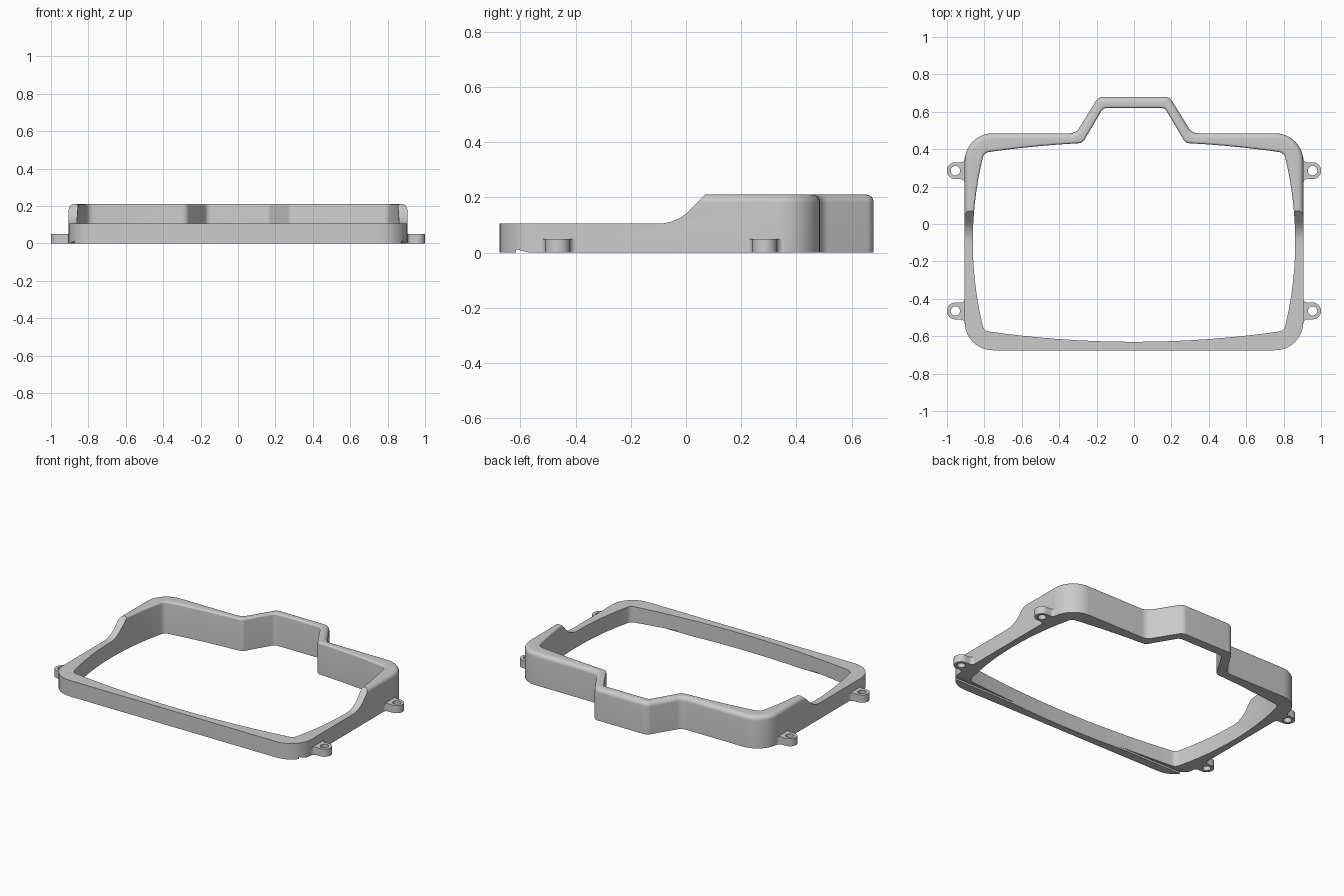
import bpy, bmesh, math
from mathutils import Vector, Matrix

cube = bpy.data.objects.get("Cube")
if cube:
    bpy.data.objects.remove(cube)

grey = bpy.data.materials.new("plain grey")
grey.use_nodes = True
grey.diffuse_color = (0.6, 0.6, 0.6, 1)
grey.node_tree.nodes["Principled BSDF"].inputs["Base Color"].default_value = (0.6, 0.6, 0.6, 1)


def rounded(corners, steps=10):
    """Closed outline with a circular fillet of radius r at each (x, y, r)."""
    out, n = [], len(corners)
    for i, (x, y, r) in enumerate(corners):
        p = Vector((x, y))
        if r == 0:
            out.append(p)
            continue
        a = (Vector(corners[i - 1][:2]) - p).normalized()
        b = (Vector(corners[(i + 1) % n][:2]) - p).normalized()
        half = a.angle(b) / 2
        centre = p + (a + b).normalized() * r / math.sin(half)
        start = p + a * r / math.tan(half) - centre
        end = p + b * r / math.tan(half) - centre
        turn = math.atan2(start.cross(end), start.dot(end))
        for k in range(steps + 1):
            out.append(centre + Matrix.Rotation(turn * k / steps, 2) @ start)
    return out


def offset(loop, d):
    """Move a counter-clockwise outline outwards by d."""
    out = []
    for i, p in enumerate(loop):
        a = (p - loop[i - 1]).normalized()
        b = (loop[(i + 1) % len(loop)] - p).normalized()
        na, nb = Vector((a.y, -a.x)), Vector((b.y, -b.x))
        out.append(p + (na + nb) * d / (1 + na.dot(nb)))
    return out


def mirrored(half):
    return half + [(-x, y, r) for x, y, r in reversed(half) if x != 0]


def solid(name, walls):
    """Solid from walls; each wall is (outline, height, fillet), filleted at the top."""
    bm = bmesh.new()
    caps = []
    for loop, height, fillet in walls:
        layers = [(0, 0)]
        if fillet:
            for k in range(7):
                t = math.pi / 2 * k / 6
                layers.append((fillet * (math.cos(t) - 1),
                               height - abs(fillet) * (1 - math.sin(t))))
        else:
            layers.append((0, height))
        rings = [[bm.verts.new((p.x, p.y, z)) for p in offset(loop, d)] for d, z in layers]
        n = len(loop)
        for low, high in zip(rings, rings[1:]):
            for i in range(n):
                j = (i + 1) % n
                bm.faces.new((low[i], low[j], high[j], high[i]))
        caps.append((rings[0], rings[-1]))
    for level in (0, 1):
        edges = []
        for cap in caps:
            ring = cap[level]
            edges += [bm.edges.get((ring[i - 1], ring[i])) for i in range(len(ring))]
        bmesh.ops.triangle_fill(bm, edges=edges, use_beauty=True)
    bmesh.ops.recalc_face_normals(bm, faces=bm.faces)
    mesh = bpy.data.meshes.new(name)
    bm.to_mesh(mesh)
    bm.free()
    mesh.materials.append(grey)
    obj = bpy.data.objects.new(name, mesh)
    bpy.context.collection.objects.link(obj)
    return obj


def select(obj):
    bpy.ops.object.select_all(action="DESELECT")
    obj.select_set(True)
    bpy.context.view_layer.objects.active = obj


def cut(obj, outline):
    """Cut a y-z outline right across the object along x."""
    cutter = solid("cutter", [(outline, 3, 0)])
    cutter.data.transform(Matrix(((0, 0, 1, -1.5), (1, 0, 0, 0), (0, 1, 0, 0), (0, 0, 0, 1))))
    cutter.hide_render = True
    mod = obj.modifiers.new("cut", "BOOLEAN")
    mod.operation, mod.solver, mod.object = "DIFFERENCE", "EXACT", cutter
    select(obj)
    bpy.ops.object.modifier_apply(modifier=mod.name)
    bpy.data.objects.remove(cutter)


# Frame outlines: outer edge, and an opening with gently bowed sides
MID = -0.095
outer = mirrored([(0.905, -0.675, 0.15), (0.905, 0.485, 0.15),
                  (0.31, 0.485, 0.06), (0.19, 0.68, 0.05)])


def bow(x):
    return 0.535 - 0.06 * (x / 0.81) ** 2


inner_half = [(x / 10, MID - bow(x / 10), 0) for x in range(0, 8)]
inner_half.append((0.803, MID - bow(0.803), 0.04))
for k in range(-7, 8):
    s = k / 9
    inner_half.append((0.862 - 0.059 * s * s, MID + 0.475 * s, 0))
inner_half.append((0.803, MID + bow(0.803), 0.04))
inner_half += [(x / 10, MID + bow(x / 10), 0) for x in range(7, 3, -1)]
inner_half += [(0.275, MID + bow(0.275), 0.04), (0.165, 0.62, 0.035)]
inner = mirrored(inner_half)

frame = solid("frame", [(rounded(outer), 0.21, 0.028), (rounded(inner), 0.21, -0.012)])

# Lower front part with a curved ramp up to the tall back
cut(frame, rounded([(-1, 0.105, 0), (-0.035, 0.105, 0.157), (0.165, 0.305, 0), (-1, 0.305, 0)]))
# Shallow wedge groove under the front rail
cut(frame, rounded([(-0.615, -0.02, 0), (-0.57, -0.02, 0), (-0.57, 0, 0), (-0.615, 0.012, 0)]))

# Mounting tabs with screw holes
parts = [frame]
lug = [(0.89, -0.07, 0), (0.905, -0.07, 0), (0.905, -0.045, 0.022), (1, -0.045, 0.0445)]
lug += [(x, -y, r) for x, y, r in reversed(lug)]
for row, y in (("front", -0.465), ("back", 0.285)):
    for side, sx in (("left", 1), ("right", -1)):
        hole = [Vector((0.955 + 0.025 * math.cos(a), 0.025 * math.sin(a)))
                for a in (math.tau * k / 32 for k in range(32))]
        tab = solid(f"{row}_{side}_tab", [(rounded(lug), 0.05, 0), (hole, 0.05, 0)])
        turn = Matrix.Rotation(0 if sx > 0 else math.pi, 4, "Z")
        tab.data.transform(Matrix.Translation((0, y, 0)) @ turn)
        parts.append(tab)

for part in parts:
    select(part)
    bpy.ops.object.shade_smooth_by_angle(angle=math.radians(30))
